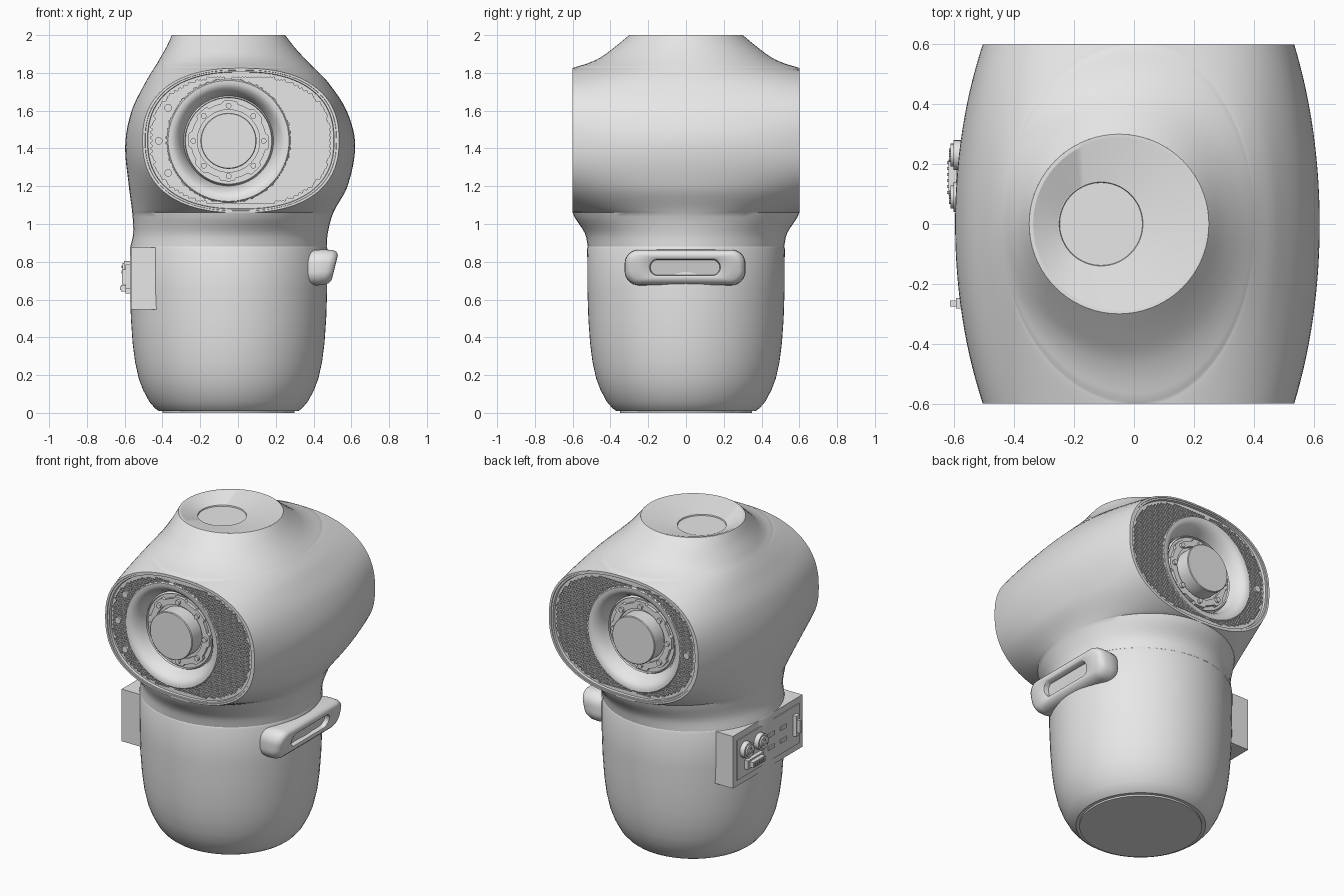
import bpy, bmesh, math
from math import sin, cos, pi, radians
from mathutils import Matrix, Vector

if "Cube" in bpy.data.objects:
    bpy.data.objects.remove(bpy.data.objects["Cube"])

grey = bpy.data.materials.new("plain_grey")
grey.use_nodes = True
grey.diffuse_color = (0.8, 0.8, 0.8, 1)
for node in grey.node_tree.nodes:
    if node.type == 'BSDF_PRINCIPLED':
        node.inputs["Base Color"].default_value = (0.8, 0.8, 0.8, 1)


def finish(name, bm, angle=35):
    bmesh.ops.remove_doubles(bm, verts=bm.verts, dist=0.0004)
    bmesh.ops.recalc_face_normals(bm, faces=bm.faces)
    mesh = bpy.data.meshes.new(name)
    bm.to_mesh(mesh)
    bm.free()
    mesh.materials.append(grey)
    ob = bpy.data.objects.new(name, mesh)
    bpy.context.collection.objects.link(ob)
    bpy.ops.object.select_all(action='DESELECT')
    ob.select_set(True)
    bpy.context.view_layer.objects.active = ob
    bpy.ops.object.shade_smooth_by_angle(angle=radians(angle))
    return ob


def loft(bm, loops, closed=True, cap_start=False, cap_end=False):
    rows = [[bm.verts.new(p) for p in loop] for loop in loops]
    n = len(rows[0])
    for a, b in zip(rows, rows[1:]):
        for i in range(n if closed else n - 1):
            j = (i + 1) % n
            bm.faces.new((a[i], a[j], b[j], b[i]))
    if cap_start:
        bm.faces.new(rows[0])
    if cap_end:
        bm.faces.new(rows[-1])


def disc(cx, r, z, n=72):
    return [(cx + r * cos(2 * pi * i / n), r * sin(2 * pi * i / n), z) for i in range(n)]


def cylinder(bm, loc, r, depth, axis='Y', n=20):
    rot = Matrix.Rotation(pi / 2, 4, 'X' if axis == 'Y' else 'Y')
    bmesh.ops.create_cone(bm, cap_ends=True, segments=n, radius1=r, radius2=r,
                          depth=depth, matrix=Matrix.Translation(loc) @ rot)


def box(bm, loc, size):
    bmesh.ops.create_cube(bm, size=1, matrix=Matrix.Translation(loc) @ Matrix.Diagonal((*size, 1)))


# Head: stacked sections (height, left x, right x, half depth, centre x)
SECTIONS = [
    (0.88, -.57, .47, .52, -.05), (0.95, -.555, .475, .535, -.03),
    (1.06, -.56, .505, .6, .015), (1.2, -.578, .58, .6, .015),
    (1.42, -.597, .62, .6, .015), (1.6, -.563, .575, .6, .015),
    (1.75, -.49, .477, .6, .015), (1.825, -.445, .405, .6, .015),
    (1.845, -.432, .385, .535, .01), (1.88, -.412, .35, .455, -.01),
    (1.935, -.38, .3, .38, -.035), (2.0, -.35, .25, .3, -.05)]
OX, OZ, OW, OH, POW = .015, 1.4425, .52, .3825, 2.4
END_Y = .6


def section(z):
    s, last = SECTIONS, len(SECTIONS) - 1
    k = max(i for i in range(last) if s[i][0] <= z + 1e-6)
    h = s[k + 1][0] - s[k][0]
    t = (z - s[k][0]) / h

    def slope(i, c):
        a, b = max(i - 1, 0), min(i + 1, last)
        return (s[b][c] - s[a][c]) / (s[b][0] - s[a][0])
    return [s[k][c] * (1 + 2 * t) * (1 - t) ** 2 + slope(k, c) * h * t * (1 - t) ** 2
            + s[k + 1][c] * t * t * (3 - 2 * t) + slope(k + 1, c) * h * t * t * (t - 1)
            for c in (1, 2, 3, 4)]


def side_arc(z, side, n=28):
    left, right, depth, cx = section(z)
    q = abs(z - OZ) / OH
    flat = 0
    if q < .9999:
        cx, depth = OX, END_Y
        flat = OW * (1 - q ** POW) ** (1 / POW)
    width = right - cx if side > 0 else cx - left
    flat = min(flat, width * .97)
    reach = depth / math.sqrt(1 - (flat / width) ** 2)
    limit = math.asin(min(1, depth / reach))
    angles = [limit * (2 * i / n - 1) for i in range(n + 1)]
    return [(cx + side * width * cos(a), reach * sin(a), z) for a in angles]


levels = [.88 + .18 * i / 8 for i in range(8)]
levels += [OZ - OH * cos(pi * i / 40) for i in range(41)]
levels += [1.825 + .175 * (i / 12) ** 1.5 for i in range(1, 13)]
bm = bmesh.new()
for side in (1, -1):
    loft(bm, [side_arc(z, side) for z in levels], closed=False)
finish("head_shell", bm)

# Dished recess in the crown
bm = bmesh.new()
loft(bm, [disc(-.05, .3, 2), disc(-.05, .287, 2), disc(-.11, .143, 1.957),
          disc(-.11, .14, 1.957), disc(-.11, .138, 1.95)], cap_end=True)
finish("crown_recess", bm, 20)

# Lower body, turned about its axis, and foot plate
profile = [(.37, .01), (.39, .025), (.42, .06), (.452, .12), (.475, .18), (.495, .27),
           (.508, .37), (.517, .5), (.522, .65), (.523, .87), (.519, .88), (.5, .88)]
bm = bmesh.new()
loft(bm, [disc(-.05, r, z) for r, z in profile], cap_start=True, cap_end=True)
finish("lower_body", bm)
bm = bmesh.new()
loft(bm, [disc(-.05, .35, .012), disc(-.05, .35, 0)], cap_start=True, cap_end=True)
finish("foot_plate", bm)

# Speaker faces at both ends
DX, DZ, N = -.05, 1.44, 96
TURN = [2 * pi * i / N for i in range(N)]


def signed(v):
    return math.copysign(abs(v) ** (2 / POW), v)


def oval(scale, y):
    return [(OX + OW * scale * signed(cos(a)), y, OZ + OH * scale * signed(sin(a))) for a in TURN]


def ring(r, y, tooth=0):
    return [(DX + (r + (tooth if cos(8 * a + .2) > 0 else 0)) * cos(a), y,
             DZ + (r + (tooth if cos(8 * a + .2) > 0 else 0)) * sin(a)) for a in TURN]


def in_grille(x, z):
    in_oval = abs((x - OX) / (OW - .045)) ** POW + abs((z - OZ) / (OH - .04)) ** POW < 1
    return in_oval and math.hypot(x - DX, z - DZ) > .325 and abs(x - DX) > .02


def hexagon(x, y, z, r):
    return [(x + r * sin(pi * i / 3), y, z + r * cos(pi * i / 3)) for i in range(6)]


for s, end in ((-1, "front"), (1, "back")):
    bm = bmesh.new()
    loft(bm, [oval(1, s * END_Y), oval(.975, s * END_Y), oval(.972, s * .596),
              oval(.95, s * .596), oval(.945, s * .58), ring(.328, s * .58),
              ring(.32, s * .59), ring(.3, s * .59), ring(.28, s * .578), ring(.262, s * .556),
              ring(.248, s * .528), ring(.238, s * .5)])
    finish(end + "_speaker_panel", bm)

    # Driver floor, toothed clamp ring, plug and bolts
    bm = bmesh.new()
    loft(bm, [ring(.238, s * .5), ring(.23, s * .515), ring(.228, s * .5), ring(.14, s * .5)])
    loft(bm, [ring(.2, s * .5, .014), ring(.2, s * .52, .014), ring(.165, s * .52),
              ring(.165, s * .5)])
    loft(bm, [ring(.148, s * .49), ring(.148, s * .592), ring(.144, s * .596)], cap_end=True)
    for i in range(8):
        a = i * pi / 4
        cylinder(bm, (DX + .186 * cos(a), s * .52, DZ + .186 * sin(a)), .015, .03)
    finish(end + "_driver", bm)

    # Perforated grille of small hexagonal pits
    bm = bmesh.new()
    pitch = .0165
    for row in range(-24, 25):
        for col in range(-34, 35):
            x = OX + (col + .5 * (row % 2)) * pitch
            z = OZ + row * pitch * .866
            if in_grille(x, z):
                loft(bm, [hexagon(x, s * .588, z, pitch * .577), hexagon(x, s * .588, z, pitch * .37),
                          hexagon(x, s * .581, z, pitch * .37)], cap_end=True)
    finish(end + "_grille", bm)

    # Small knobs on the grille
    bm = bmesh.new()
    knobs = [(-.42, 1.44)] + ([(-.37, 1.615), (-.37, 1.27)] if s < 0 else [])
    for x, z in knobs:
        cylinder(bm, (x, s * .587, z), .02, .022)
    finish(end + "_knobs", bm)


# Side handle: rounded bar with a finger slot
def rounded(hy, hz, r, x, tilt=.25, n=8):
    pts = []
    for q, (sy, sz) in enumerate(((1, 1), (-1, 1), (-1, -1), (1, -1))):
        for i in range(n + 1):
            a = (q + i / n) * pi / 2
            y, z = sy * (hy - r) + r * cos(a), sz * (hz - r) + r * sin(a)
            pts.append((x + z * tilt, y - .005, .77 + z))
    return pts


bm = bmesh.new()
loft(bm, [rounded(.3, .08, .06, .365, 0), rounded(.315, .09, .07, .385, .05),
          rounded(.32, .095, .075, .43, .15), rounded(.318, .093, .073, .475),
          rounded(.308, .084, .066, .5), rounded(.288, .068, .055, .512),
          rounded(.2, .05, .049, .513), rounded(.187, .043, .042, .508),
          rounded(.183, .04, .039, .478)], cap_start=True, cap_end=True)
finish("side_handle", bm, 45)

# Connector box
bm = bmesh.new()
box(bm, (-.493, -.005, .711), (.145, .69, .328))
finish("connector_box", bm)
bm = bmesh.new()
box(bm, (-.567, -.005, .711), (.008, .62, .25))
finish("connector_plate", bm)

# Round sockets with inner pins
bm = bmesh.new()
for y in (.23, .09):
    cylinder(bm, (-.585, y, .755), .05, .035, 'X', 28)
    cylinder(bm, (-.592, y, .755), .038, .04, 'X', 28)
    for a in (0, 2.1, 4.2):
        cylinder(bm, (-.612, y + .018 * sin(a), .755 + .018 * cos(a)), .007, .01, 'X', 10)
finish("round_sockets", bm)

# Multi-pin plugs, small ports
bm = bmesh.new()
box(bm, (-.58, .155, .66), (.03, .16, .055))
box(bm, (-.605, .155, .66), (.03, .12, .035))
for i in range(6):
    box(bm, (-.62, .105 + .02 * i, .66), (.01, .01, .02))
box(bm, (-.58, -.265, .72), (.03, .035, .13))
box(bm, (-.6, -.265, .72), (.03, .02, .08))
finish("multi_pin_plugs", bm)
bm = bmesh.new()
for y in (-.03, -.15):
    for z in (.75, .67):
        box(bm, (-.573, y, z), (.012, .06, .022))
finish("small_ports", bm)
